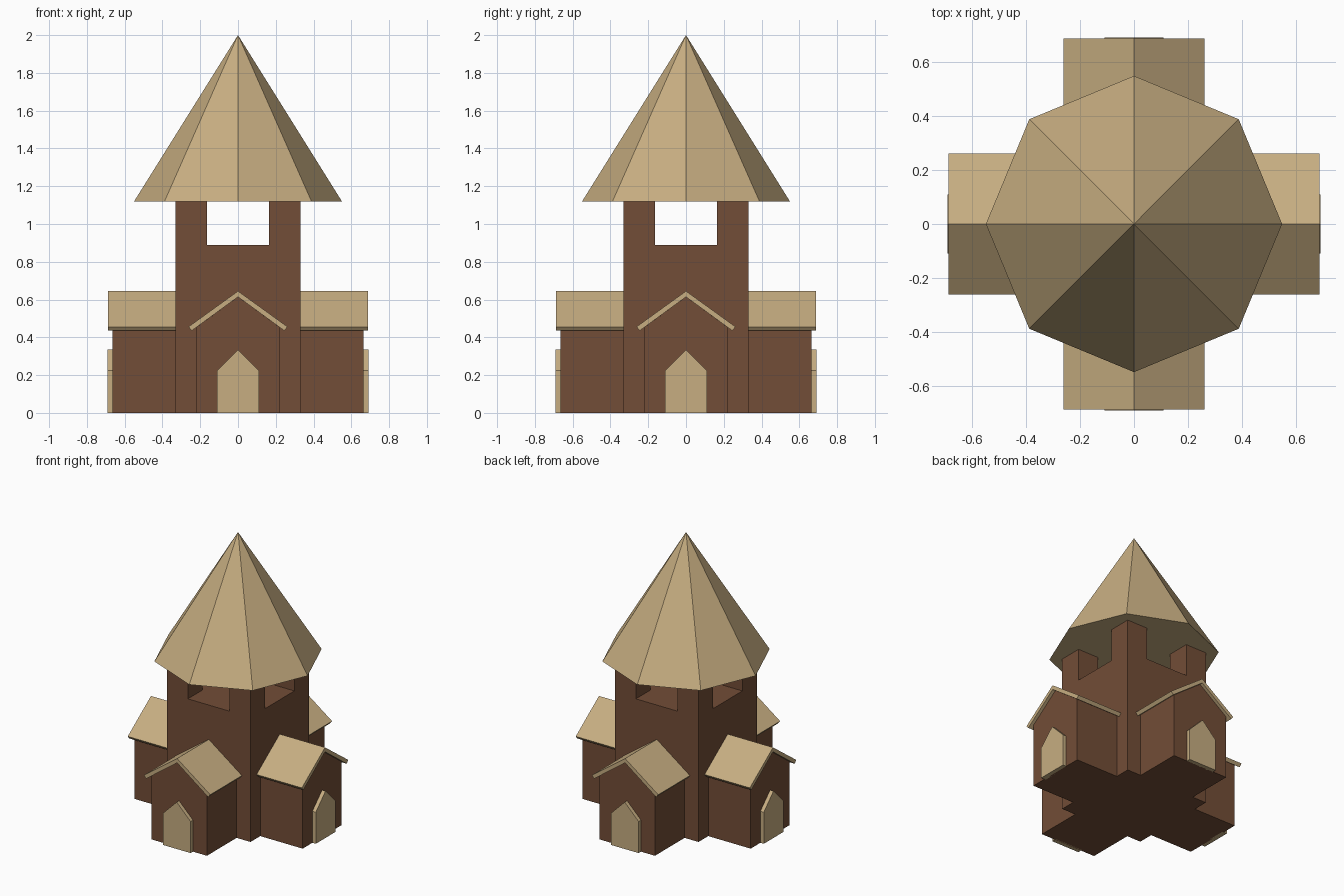
import bpy, bmesh
from math import pi
from mathutils import Matrix, Vector

if "Cube" in bpy.data.objects:
    bpy.data.objects.remove(bpy.data.objects["Cube"])


def material(name, rgb):
    m = bpy.data.materials.new(name)
    m.diffuse_color = (*rgb, 1)
    m.use_nodes = True
    m.node_tree.nodes["Principled BSDF"].inputs["Base Color"].default_value = m.diffuse_color
    return m


BROWN = material("brown wall", (0.17, 0.075, 0.038))
TAN = material("tan roof", (0.57, 0.42, 0.22))


def finish(name, bm, mat):
    bmesh.ops.recalc_face_normals(bm, faces=bm.faces[:])
    mesh = bpy.data.meshes.new(name)
    bm.to_mesh(mesh)
    bm.free()
    mesh.materials.append(mat)
    obj = bpy.data.objects.new(name, mesh)
    bpy.context.collection.objects.link(obj)
    return obj


def prism(name, half, y0, y1, mat, angle):
    """Mirror a half outline (x, z), extrude it from y0 to y1, turn it about z."""
    outline = half + [(-x, z) for x, z in reversed(half) if x > 0]
    bm = bmesh.new()
    face = bm.faces.new([bm.verts.new((x, y0, z)) for x, z in outline])
    ext = bmesh.ops.extrude_face_region(bm, geom=[face], use_keep_orig=True)
    verts = [g for g in ext["geom"] if isinstance(g, bmesh.types.BMVert)]
    bmesh.ops.translate(bm, verts=verts, vec=(0, y1 - y0, 0))
    bmesh.ops.rotate(bm, verts=bm.verts[:], cent=(0, 0, 0),
                     matrix=Matrix.Rotation(angle, 3, 'Z'))
    return finish(name, bm, mat)


# Tower: solid shaft with four square corner posts framing the belfry openings
W, FLOOR, TOP = 0.33, 0.89, 1.12
bm = bmesh.new()
bmesh.ops.create_grid(bm, x_segments=4, y_segments=4, size=W,
                      matrix=Matrix.Translation((0, 0, FLOOR)))
corners = [f for f in bm.faces
           if min(abs(c) for c in f.calc_center_median()[:2]) > W / 2]
rim = [e for e in bm.edges if e.is_boundary]
ext = bmesh.ops.extrude_edge_only(bm, edges=rim)["geom"]
for v in [g for g in ext if isinstance(g, bmesh.types.BMVert)]:
    v.co.z = 0
bmesh.ops.edgeloop_fill(bm, edges=[e for e in bm.edges if e.is_boundary])
for f in bmesh.ops.extrude_discrete_faces(bm, faces=corners)["faces"]:
    bmesh.ops.translate(bm, verts=f.verts[:], vec=(0, 0, TOP - FLOOR))
finish("tower", bm, BROWN)

# Eight-sided spire
bm = bmesh.new()
bmesh.ops.create_cone(bm, cap_ends=True, segments=8, radius1=0.55, radius2=0,
                      depth=2 - TOP, matrix=Matrix.Translation((0, 0, (2 + TOP) / 2)))
bmesh.ops.remove_doubles(bm, verts=bm.verts[:], dist=1e-4)
finish("spire", bm, TAN)

# Four gabled wings, each with a roof and a pointed door
wall = [(0.22, 0), (0.22, 0.453), (0, 0.614)]
door = [(0.11, 0), (0.11, 0.225), (0, 0.335)]
roof = [(0, 0.614), (0.245, 0.435), (0.262, 0.456), (0, 0.645)]
for i, side in enumerate(("front", "right", "back", "left")):
    a = i * pi / 2
    prism(side + "_wing", wall, -0.665, -0.32, BROWN, a)
    prism(side + "_door", door, -0.692, -0.655, TAN, a)
    # Roof slabs: one sloping slab per side of the ridge
    for s, tag in ((1, "a"), (-1, "b")):
        bm = bmesh.new()
        rings = [[bm.verts.new((s * x, y, z)) for x, z in roof] for y in (-0.688, -0.32)]
        for ring in rings:
            bm.faces.new(ring)
        for j in range(4):
            k = (j + 1) % 4
            if j == 3:
                continue  # ridge joint stays open where the slabs meet
            bm.faces.new((rings[0][j], rings[0][k], rings[1][k], rings[1][j]))
        bmesh.ops.rotate(bm, verts=bm.verts[:], cent=(0, 0, 0),
                         matrix=Matrix.Rotation(a, 3, 'Z'))
        finish(f"{side}_wing_roof_{tag}", bm, TAN)
